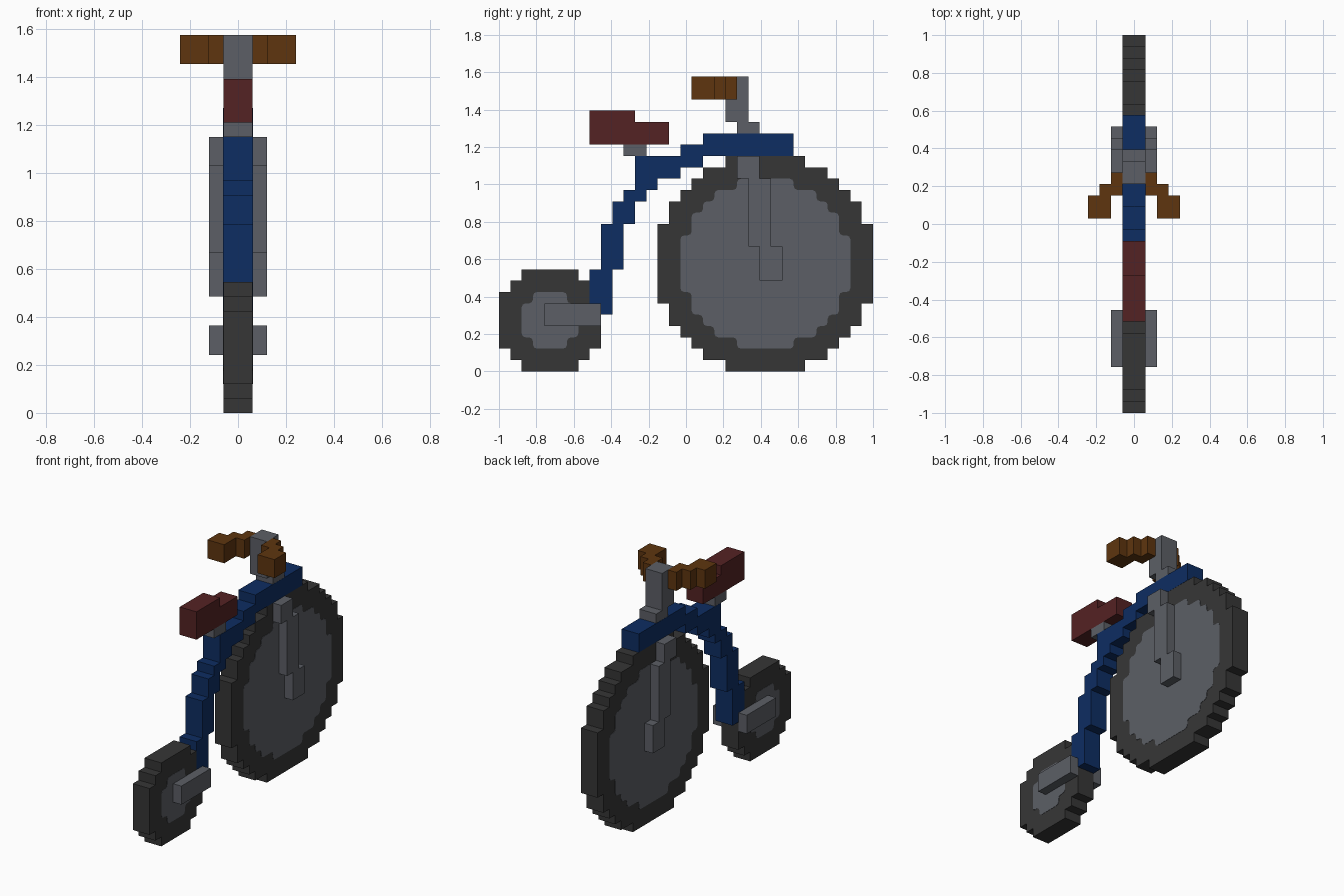
import bpy
import bmesh

cube = bpy.data.objects.get("Cube")
if cube:
    bpy.data.objects.remove(cube, do_unlink=True)

U = 2 / 33  # one block of the model's grid


def material(name, rgb):
    linear = [((c / 255 + 0.055) / 1.055) ** 2.4 for c in rgb] + [1.0]
    mat = bpy.data.materials.new(name)
    mat.use_nodes = True
    mat.diffuse_color = linear
    mat.node_tree.nodes["Principled BSDF"].inputs["Base Color"].default_value = linear
    return mat


RUBBER = material("dark rubber", (54, 54, 54))
METAL = material("grey metal", (92, 95, 102))
BLUE = material("blue paint", (13, 45, 98))
RED = material("red leather", (84, 34, 35))
BROWN = material("brown grip", (94, 53, 15))


def finish(bm, name, mat):
    bmesh.ops.recalc_face_normals(bm, faces=bm.faces)
    mesh = bpy.data.meshes.new(name)
    bm.to_mesh(mesh)
    bm.free()
    mesh.materials.append(mat)
    obj = bpy.data.objects.new(name, mesh)
    bpy.context.collection.objects.link(obj)
    return obj


def blocks(name, mat, boxes, grow=0.0):
    """One object from grid boxes (x0, x1, y0, y1, z0, z1)."""
    bm = bmesh.new()
    for x0, x1, y0, y1, z0, z1 in boxes:
        for v in bmesh.ops.create_cube(bm, size=1)["verts"]:
            v.co.x = (x1 if v.co.x > 0 else x0) * U + (grow if v.co.x > 0 else -grow)
            v.co.y = (y1 if v.co.y > 0 else y0) * U - 1
            v.co.z = (z1 if v.co.z > 0 else z0) * U
    return finish(bm, name, mat)


def mirrored(boxes):
    return boxes + [(-b[1], -b[0], *b[2:]) for b in boxes]


def stepped_disc(name, mat, rows, cy, cz, x0, x1, chamfer=0.0):
    """Prism with a stepped round outline; rows are half widths, bottom to top."""
    side = []
    for i, half in enumerate(rows):
        z = cz - len(rows) / 2 + i
        if i and rows[i - 1] == half:
            side[-1] = (half, z + 1)
        else:
            side += [(half, z), (half, z + 1)]
    outline = side + [(-h, z) for h, z in reversed(side)]
    bm = bmesh.new()
    bm.faces.new([bm.verts.new((x0, (cy + h) * U - 1, z * U)) for h, z in outline])
    if chamfer:
        bmesh.ops.bevel(bm, geom=bm.verts[:], offset=chamfer * U, segments=2,
                        profile=0.5, affect='VERTICES')
    ext = bmesh.ops.extrude_face_region(bm, geom=bm.faces[:])
    for v in ext["geom"]:
        if isinstance(v, bmesh.types.BMVert):
            v.co.x = x1
    return finish(bm, name, mat)


def symmetric(lower, middle, count):
    return lower + [middle] * count + lower[::-1]


def wheel(name, cy, cz, tyre, hub):
    stepped_disc(name + "_tyre", RUBBER, tyre, cy, cz, -U, U)
    # Thin painted plates on both sides
    stepped_disc(name + "_disc_left", METAL, hub, cy, cz, U - 0.001, U + 0.0015, 0.35)
    stepped_disc(name + "_disc_right", METAL, hub, cy, cz, -U - 0.0015, -U + 0.001, 0.35)


# Wheels
wheel("large_wheel", 23.5, 9.5,
      symmetric([3.5, 5.5, 6.5, 7.5, 8.5, 8.5], 9.5, 7),
      symmetric([2.5, 4.5, 5.5, 6.5, 6.5], 7.5, 5))
wheel("small_wheel", 4.5, 4.5,
      symmetric([2.5, 3.5], 4.5, 5),
      symmetric([1.5], 2.5, 3))

# Curved backbone, stepping up from the small wheel to the head
blocks("frame", BLUE, [
    (-1, 1, 8, 10, 5, 9),
    (-1, 1, 9, 11, 9, 13),
    (-1, 1, 10, 12, 13, 15),
    (-1, 1, 11, 13, 15, 16),
    (-1, 1, 12, 14, 16, 17),
    (-1, 1, 12, 16, 17, 19),
    (-1, 1, 16, 18, 18, 20),
    (-1, 1, 18, 26, 19, 21),
], grow=0.001)

# Forks on both sides of each wheel
blocks("large_wheel_fork", METAL, mirrored([
    (1, 2, 21, 23, 17, 19),
    (1, 2, 22, 24, 11, 17),
    (1, 2, 23, 25, 8, 11),
]))
blocks("small_wheel_fork", METAL, mirrored([(1, 2, 4, 9, 4, 6)]))

# Steering stem and handlebar
blocks("stem", METAL, [(-1, 1, 21, 23, 21, 22), (-1, 1, 20, 22, 22, 26)])
blocks("handlebar", BROWN, mirrored([
    (1, 2, 20, 21, 24, 26),
    (1, 3, 19, 20, 24, 26),
    (2, 4, 17, 19, 24, 26),
]))

# Saddle
blocks("seat_post", METAL, [(-1, 1, 11, 13, 19, 20)])
blocks("seat", RED, [(-1, 1, 8, 12, 20, 23), (-1, 1, 12, 15, 20, 22)])
